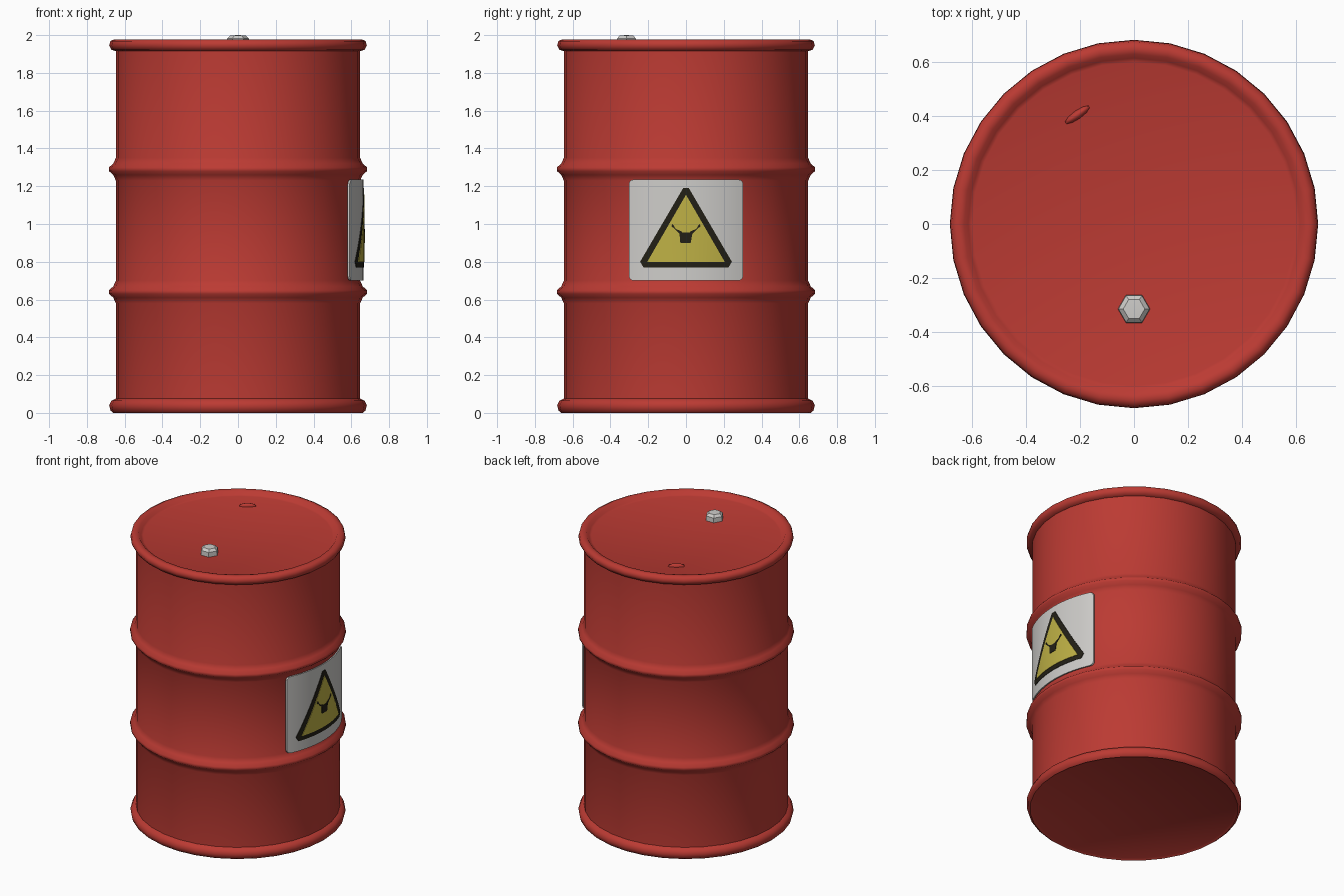
import bpy, bmesh, math
from mathutils import Matrix

if "Cube" in bpy.data.objects:
    bpy.data.objects.remove(bpy.data.objects["Cube"])


def material(name, rgb, rough=0.6):
    m = bpy.data.materials.new(name)
    m.use_nodes = True
    m.diffuse_color = (*rgb, 1)
    bsdf = m.node_tree.nodes["Principled BSDF"]
    bsdf.inputs["Base Color"].default_value = (*rgb, 1)
    bsdf.inputs["Roughness"].default_value = rough
    return m


RED = material("barrel red", (0.50, 0.043, 0.033))
WHITE = material("label white", (0.62, 0.61, 0.59))
YELLOW = material("warning yellow", (0.52, 0.44, 0.06))
BLACK = material("warning black", (0.016, 0.014, 0.008))


def finish(bm, name, mat, angle=40):
    bmesh.ops.recalc_face_normals(bm, faces=bm.faces)
    mesh = bpy.data.meshes.new(name)
    bm.to_mesh(mesh)
    bm.free()
    mesh.materials.append(mat)
    ob = bpy.data.objects.new(name, mesh)
    bpy.context.collection.objects.link(ob)
    bpy.ops.object.select_all(action="DESELECT")
    ob.select_set(True)
    bpy.context.view_layer.objects.active = ob
    bpy.ops.object.shade_smooth_by_angle(angle=math.radians(angle))
    return ob


def lathe(name, profile, mat, sides, centre=(0, 0), angle=40):
    """Spin a (radius, height) profile around the z axis."""
    bm = bmesh.new()
    verts = [bm.verts.new((r, 0, z)) for r, z in profile]
    edges = [bm.edges.new(pair) for pair in zip(verts, verts[1:])]
    bmesh.ops.spin(bm, geom=verts + edges, cent=(0, 0, 0), axis=(0, 0, 1),
                   angle=math.tau, steps=sides)
    bmesh.ops.remove_doubles(bm, verts=bm.verts, dist=0.0005)
    bmesh.ops.translate(bm, verts=bm.verts, vec=(*centre, 0))
    return finish(bm, name, mat, angle)


# Barrel: bottom rim, wall with two rolled ribs, top rim and sunken lid
BODY = 0.647


def rib(z):
    return [(BODY, z - 0.06), (0.660, z - 0.03), (0.683, z - 0.01),
            (0.683, z + 0.01), (0.660, z + 0.03), (BODY, z + 0.06)]


bottom_rim = [(0, 0.01), (0.645, 0.01), (0.66, 0.0), (0.675, 0.012),
              (0.682, 0.04), (0.67, 0.065), (BODY, 0.075)]
top_rim = [(BODY, 1.915), (0.67, 1.922), (0.682, 1.945), (0.676, 1.968),
           (0.655, 1.978), (0.63, 1.974), (0.615, 1.955), (0.6, 1.95), (0, 1.95)]
lathe("barrel", bottom_rim + rib(0.64) + rib(1.29) + top_rim, RED, 32, angle=60)

# Lid fittings: a pale bung cap and a small pressed ridge
lathe("bung_cap", [(0, 1.945), (0.06, 1.945), (0.058, 1.982), (0.04, 1.998), (0, 2.0)],
      WHITE, 6, centre=(0, -0.315))
bm = bmesh.new()
bmesh.ops.create_uvsphere(bm, u_segments=10, v_segments=6, radius=1,
                          matrix=Matrix.Translation((-0.21, 0.405, 1.95))
                          @ Matrix.Rotation(math.radians(35), 4, "Z")
                          @ Matrix.Diagonal((0.055, 0.016, 0.02, 1)))
finish(bm, "lid_ridge", RED)


def wrapped_plate(name, outline, radius, mat, depth=0.004):
    """Bend a flat (y, z) outline round the +x side of the barrel."""
    bm = bmesh.new()
    bm.faces.new([bm.verts.new((0, y, z)) for y, z in outline])
    for i in range(-9, 10):
        bmesh.ops.bisect_plane(bm, geom=bm.verts[:] + bm.edges[:] + bm.faces[:],
                               plane_co=(0, i * 0.033, 0), plane_no=(0, 1, 0))
    front = bm.faces[:]
    made = bmesh.ops.extrude_face_region(bm, geom=front, use_keep_orig=True)["geom"]
    inner = {v for v in made if isinstance(v, bmesh.types.BMVert)}
    for v in bm.verts:
        r = radius - (depth if v in inner else 0)
        v.co.x = math.sqrt(r * r - v.co.y ** 2)
    return finish(bm, name, mat)


def rounded_box(y, z0, z1, r):
    pts = []
    corners = [(y - r, z1 - r), (r - y, z1 - r), (r - y, z0 + r), (y - r, z0 + r)]
    for k, (cy, cz) in enumerate(corners):
        for step in range(4):
            a = math.radians(90 * k + 30 * step)
            pts.append((cy + r * math.cos(a), cz + r * math.sin(a)))
    return pts


# Warning label
wrapped_plate("label", rounded_box(0.303, 0.70, 1.235, 0.025), 0.664, WHITE, 0.009)
wrapped_plate("triangle_border",
              [(-0.225, 0.77), (0.225, 0.77), (0.243, 0.80), (0.015, 1.19),
               (-0.015, 1.19), (-0.243, 0.80)], 0.667, BLACK)
wrapped_plate("triangle_fill", [(-0.205, 0.80), (0.205, 0.80), (0, 1.155)], 0.670, YELLOW)

# Warning symbol: a block with two raised arms
wrapped_plate("symbol_block", [(-0.03, 0.90), (0.025, 0.90), (0.035, 0.955), (-0.035, 0.955)],
              0.673, BLACK)
for side, s in (("left", 1), ("right", -1)):
    wrapped_plate(f"symbol_arm_{side}",
                  [(s * 0.02, 0.94), (s * 0.035, 0.95), (s * 0.078, 0.99),
                   (s * 0.07, 1.0), (s * 0.055, 0.975), (s * 0.02, 0.958)], 0.673, BLACK)
